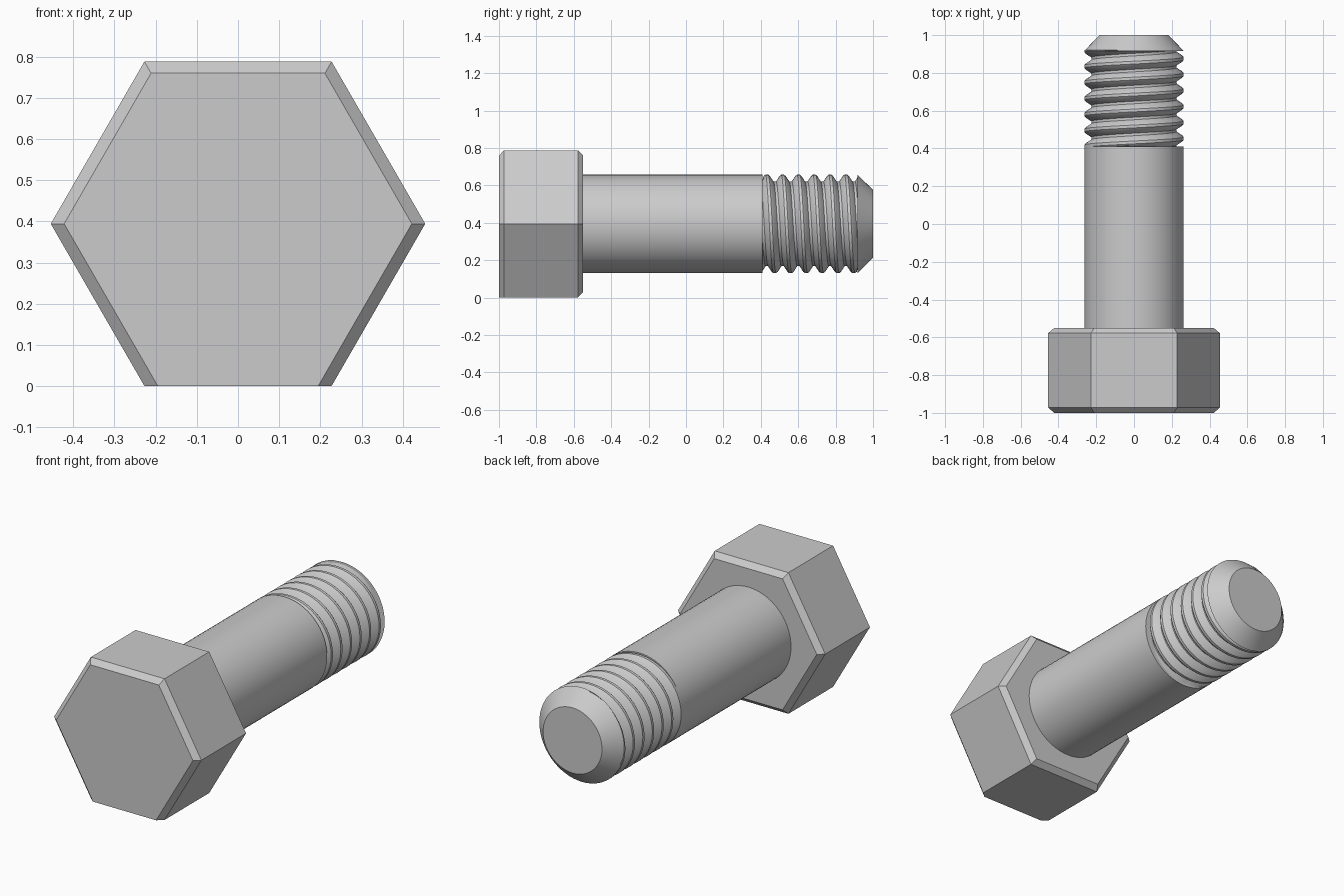
import bpy
import bmesh
from math import sin, cos, pi, radians

if "Cube" in bpy.data.objects:
    bpy.data.objects.remove(bpy.data.objects["Cube"], do_unlink=True)

AXIS_Z = 0.394     # height of the bolt axis
SHAFT_R = 0.263
ROOT_R = 0.226
PITCH = 0.0845
THREAD_START, THREAD_END = 0.41, 0.917
SIDES = 64

steel = bpy.data.materials.new("steel grey")
steel.use_nodes = True
GREY = (0.6, 0.6, 0.6, 1)
steel.diffuse_color = GREY
steel.node_tree.nodes["Principled BSDF"].inputs["Base Color"].default_value = GREY


def point(r, angle, y):
    """Point around the bolt axis; angle runs from the top towards +x."""
    return (r * sin(angle), y, AXIS_Z + r * cos(angle))


def ring(bm, r, y, sides, turn=0.0):
    return [bm.verts.new(point(r, turn + 2 * pi * i / sides, y)) for i in range(sides)]


def bridge(bm, a, b):
    for i in range(len(a)):
        j = (i + 1) % len(a)
        bm.faces.new((a[i], a[j], b[j], b[i]))


def finish(name, bm, smooth=True):
    bmesh.ops.recalc_face_normals(bm, faces=bm.faces)
    mesh = bpy.data.meshes.new(name)
    bm.to_mesh(mesh)
    bm.free()
    mesh.materials.append(steel)
    obj = bpy.data.objects.new(name, mesh)
    bpy.context.collection.objects.link(obj)
    bpy.ops.object.select_all(action="DESELECT")
    obj.select_set(True)
    bpy.context.view_layer.objects.active = obj
    if smooth:
        bpy.ops.object.shade_smooth_by_angle(angle=radians(30))
    return obj


def turned(name, profile, sides=SIDES, turn=0.0, smooth=True):
    """Closed solid from (radius, y) stations along the axis."""
    bm = bmesh.new()
    rings = [ring(bm, r, y, sides, turn) for r, y in profile]
    for a, b in zip(rings, rings[1:]):
        bridge(bm, a, b)
    bm.faces.new(rings[0])
    bm.faces.new(rings[-1])
    return finish(name, bm, smooth)


# Hex head, chamfered at both ends
HEX_R, HEX_IN = 0.4545, 0.422
head = turned("hex_head",
              [(HEX_IN, -1), (HEX_R, -0.972), (HEX_R, -0.578), (HEX_IN, -0.55)],
              sides=6, turn=pi / 6, smooth=False)
# The lower front edge stays square: slide its corners down to the flat
for v in head.data.vertices:
    if v.co.y < -0.99 and v.co.z < 0.1:
        v.co.x = (HEX_R / 2 - (HEX_R - HEX_IN)) * (1 if v.co.x > 0 else -1)
        v.co.z = AXIS_Z - HEX_R * cos(pi / 6)

# Plain shank and chamfered tip
turned("shank", [(SHAFT_R, -0.56), (SHAFT_R, THREAD_START)])
turned("chamfered_tip", [(SHAFT_R, THREAD_END), (0.182, 1)])

# Right-handed thread: a ridge profile swept along a helix
ridge = [(ROOT_R, -0.42), (SHAFT_R - 0.006, -0.18), (SHAFT_R, -0.09),
         (SHAFT_R, 0.09), (SHAFT_R - 0.006, 0.18), (ROOT_R, 0.42)]
low, high = THREAD_START - 0.004, THREAD_END + 0.004
bm = bmesh.new()
columns = []
for s in range(SIDES + 1):
    column = []
    for k in range(-1, 8):
        for r, offset in ridge:
            y = 0.432 + PITCH * (k - 1 + s / SIDES + offset)
            column.append(bm.verts.new(point(r, 2 * pi * s / SIDES, min(max(y, low), high))))
    columns.append(column)
for a, b in zip(columns, columns[1:]):
    for i in range(len(a) - 1):
        bm.faces.new((a[i], a[i + 1], b[i + 1], b[i]))
bmesh.ops.remove_doubles(bm, verts=bm.verts, dist=0.0002)
# Drop the leftovers flattened against the shank and the tip
flat = [f for f in bm.faces
        if all(v.co.y < low + 1e-4 for v in f.verts) or all(v.co.y > high - 1e-4 for v in f.verts)]
bmesh.ops.delete(bm, geom=flat, context="FACES")
finish("thread", bm)
